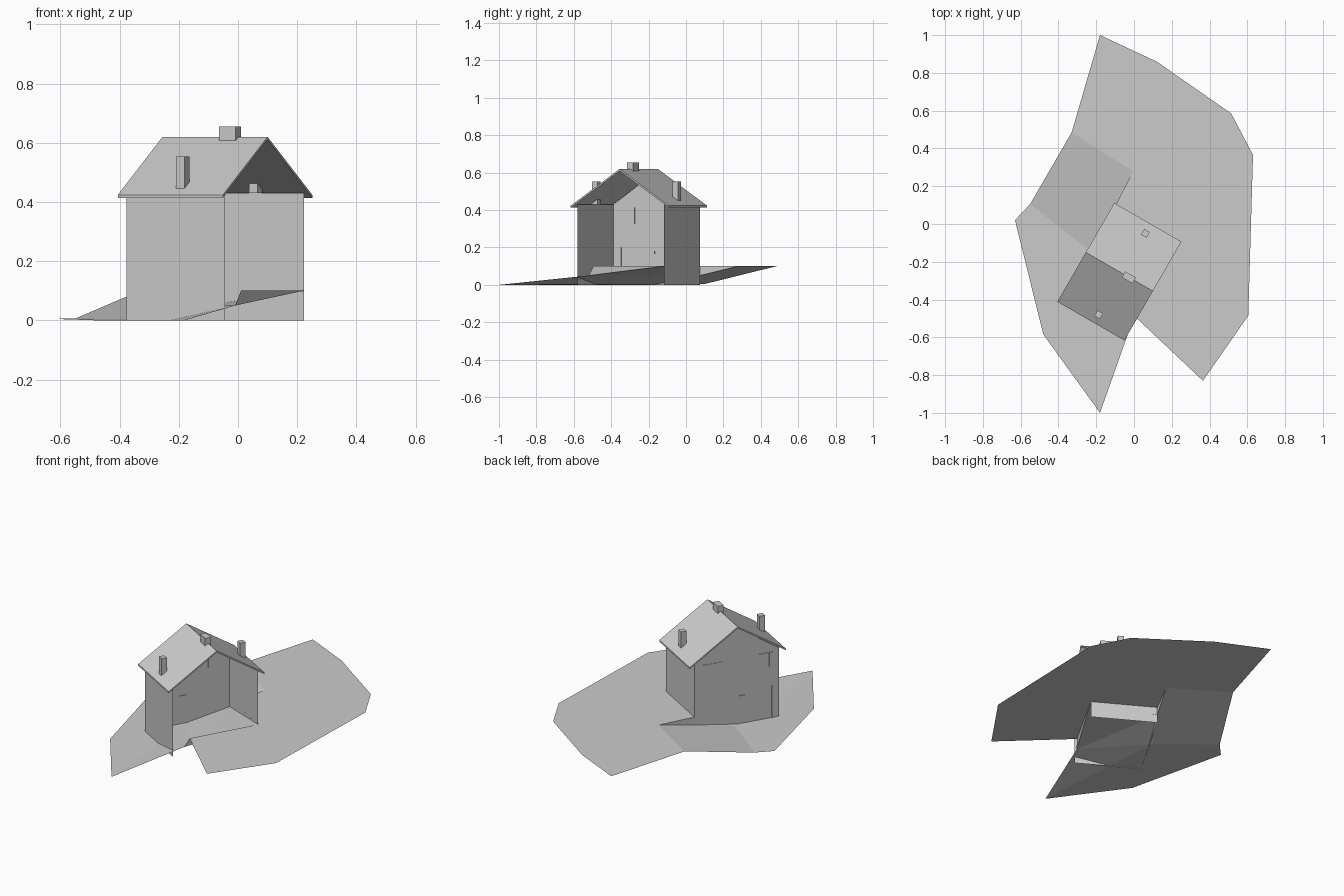
import bpy, math
from mathutils import Matrix, Vector

if "Cube" in bpy.data.objects:
    bpy.data.objects.remove(bpy.data.objects["Cube"])

# House frame: local x runs along the ridge, local y across it
HOUSE = Matrix.Translation((-0.0775, -0.2525, 0)) @ Matrix.Rotation(math.radians(-30), 4, 'Z')
A, B = 0.192, 0.267          # wall half length and half depth
EAVE, RIDGE, T = 0.424, 0.62, 0.01


def mesh(name, verts, faces, matrix=Matrix()):
    me = bpy.data.meshes.new(name)
    me.from_pydata([matrix @ Vector(v) for v in verts], [], faces)
    ob = bpy.data.objects.new(name, me)
    bpy.context.collection.objects.link(ob)
    return ob


def box(name, a, b, z0, z1, la, lb):
    v = [(a + i * la / 2, b + j * lb / 2, z)
         for z in (z0, z1) for i, j in ((-1, -1), (1, -1), (1, 1), (-1, 1))]
    f = [(3, 2, 1, 0), (4, 5, 6, 7)] + [(i, (i + 1) % 4, (i + 1) % 4 + 4, i + 4) for i in range(4)]
    return mesh(name, v, f, HOUSE)


def chimney(name, x, y, z0, z1, la, lb):
    p = HOUSE.inverted() @ Vector((x, y, 0))
    box(name, p.x, p.y, z0, z1, la, lb)


# Walls: thin shell, open at one gable end
mesh("walls",
     [(A, -B, 0), (-A, -B, 0), (-A, B, 0), (A, B, 0),
      (A, -B, 0.43), (-A, -B, 0.43), (-A, B, 0.43), (A, B, 0.43), (-A, 0, RIDGE - T)],
     [(1, 0, 4, 5), (2, 1, 5, 8, 6), (3, 2, 6, 7)], HOUSE)

# Roof: thin chevron extruded along the ridge
prof = [(-0.302, EAVE - T), (-0.302, EAVE), (0, RIDGE), (0.302, EAVE), (0.302, EAVE - T), (0, RIDGE - T)]
rv = [(s * 0.205, y, z) for s in (-1, 1) for y, z in prof]
rf = [(i, i + 6, (i + 1) % 6 + 6, (i + 1) % 6) for i in range(6)]
rf += [(0, 1, 2, 5), (2, 3, 4, 5), (6, 11, 8, 7), (8, 11, 10, 9)]
mesh("roof", rv, [f[::-1] for f in rf], HOUSE)

# Chimneys
chimney("ridge_chimney", -0.027, -0.283, 0.60, 0.655, 0.065, 0.037)
chimney("back_chimney", 0.06, -0.05, 0.43, 0.553, 0.034, 0.034)
chimney("front_chimney", -0.187, -0.48, 0.43, 0.553, 0.034, 0.034)

# Details on the closed gable wall
for i, (b, w) in enumerate(((0.153, 0.12), (-0.185, 0.10))):
    box(f"window_{i}", -A, b, 0.325, 0.415, 0.006, w)
    box(f"window_bar_{i}", -A, b - 0.02, 0.325, 0.415, 0.012, 0.006)
box("door_post", -A, -0.225, 0.0, 0.2, 0.008, 0.012)
box("door_handle", -A, -0.03, 0.165, 0.18, 0.01, 0.04)

# Ground: upper terrace
H = 0.1
mesh("upper_ground",
     [(x, y, H) for x, y in ((-0.18, 1), (-0.33, 0.485), (-0.005, 0.28), (-0.11, 0.075), (0.222, -0.118),
                             (0.01, -0.495), (0.365, -0.83), (0.605, -0.485), (0.63, 0.365),
                             (0.515, 0.585), (0.12, 0.86))],
     [tuple(range(11))])

# Ground: lower yard, bank beside the house, sloping floor and small cliffs
mesh("lower_ground",
     [(-0.18, -1, 0), (-0.25, -0.13, 0.003), (-0.55, 0.105, 0.006), (-0.63, 0.02, 0.005), (-0.48, -0.585, 0),
      (-0.33, 0.485, H), (-0.005, 0.28, H), (-0.11, 0.075, 0.05), (0.222, -0.118, H),
      (-0.01, -0.52, 0.05), (0.01, -0.495, H), (-0.11, 0.075, H)],
     [(0, 1, 2, 3, 4), (1, 7, 6, 5, 2), (0, 9, 1), (9, 8, 7), (9, 7, 1), (9, 10, 8), (7, 11, 6), (7, 8, 11)])
